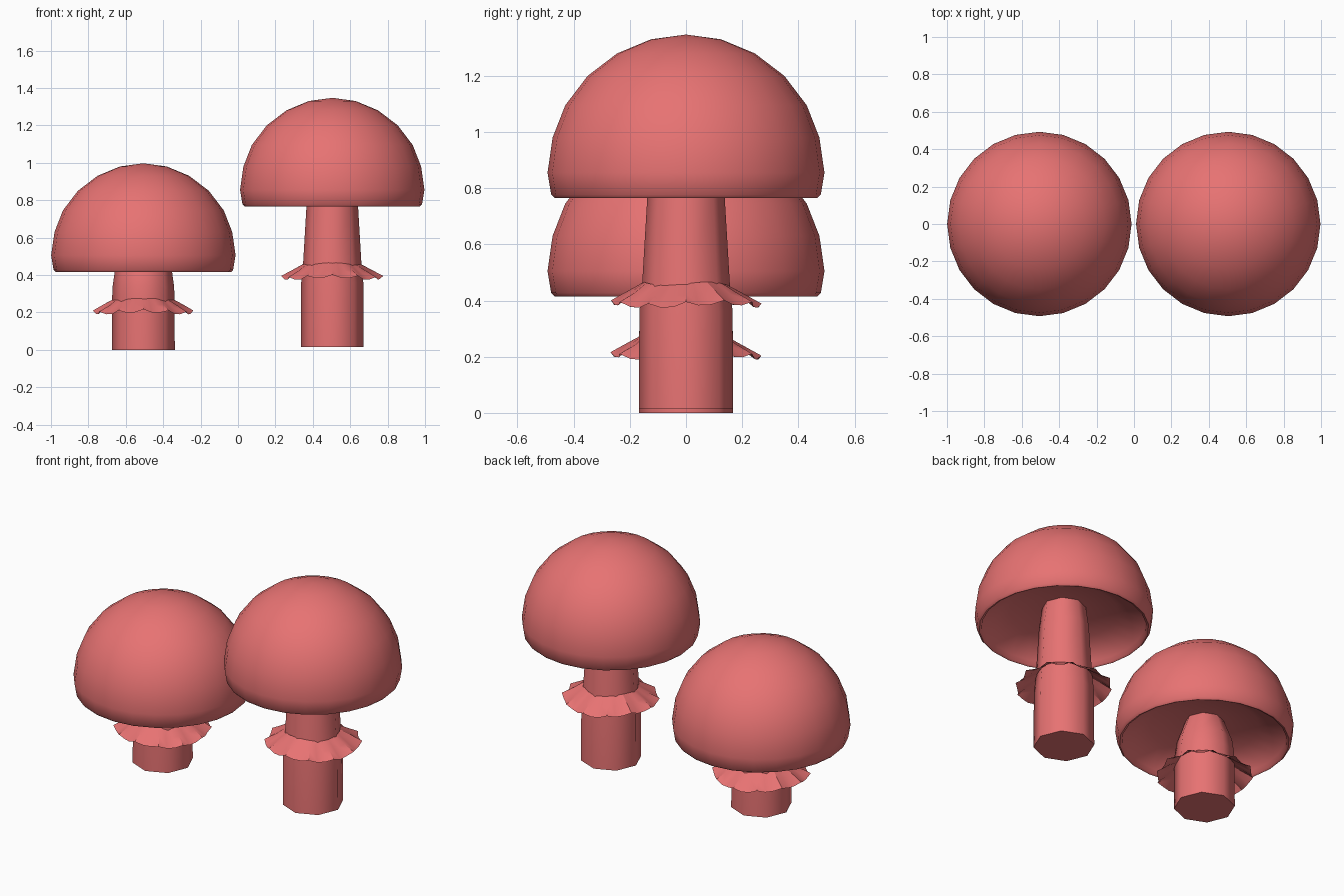
import bpy, bmesh, math, random

cube = bpy.data.objects.get("Cube")
if cube:
    bpy.data.objects.remove(cube)

random.seed(4)

coral = bpy.data.materials.new("coral red")
coral.use_nodes = True
colour = (0.8, 0.17, 0.17, 1)
coral.diffuse_color = colour
coral.node_tree.nodes["Principled BSDF"].inputs["Base Color"].default_value = colour


def finish(name, bm, location, angle):
    """Turn a bmesh into a smooth object that keeps its sharper edges."""
    bmesh.ops.recalc_face_normals(bm, faces=bm.faces)
    mesh = bpy.data.meshes.new(name)
    bm.to_mesh(mesh)
    bm.free()
    mesh.shade_smooth()
    mesh.set_sharp_from_angle(angle=math.radians(angle))
    mesh.materials.append(coral)
    obj = bpy.data.objects.new(name, mesh)
    obj.location = location
    bpy.context.collection.objects.link(obj)
    return obj


def lathe(name, profile, sides, location, angle):
    """Spin a radius/height profile round the vertical axis."""
    bm = bmesh.new()
    verts = [bm.verts.new((r, 0, z)) for r, z in profile]
    edges = [bm.edges.new(pair) for pair in zip(verts, verts[1:])]
    bmesh.ops.spin(bm, geom=verts + edges, axis=(0, 0, 1), cent=(0, 0, 0),
                   angle=math.tau, steps=sides, use_duplicate=False)
    bmesh.ops.remove_doubles(bm, verts=bm.verts, dist=0.0005)
    return finish(name, bm, location, angle)


def skirt(name, location, waves=12):
    """Thin drooping ring with a wavy, scalloped edge."""
    bm = bmesh.new()
    steps = waves * 3
    rings = []
    for t in (0, 0.5, 1):
        ring = []
        for i in range(steps):
            a = math.tau * i / steps
            wave = math.cos(waves * a) * t
            r = 0.15 + 0.112 * t + 0.008 * wave + random.uniform(-1, 1) * 0.004 * t
            z = -0.075 * t + 0.010 * wave + 0.006 * math.sin(3 * a)
            ring.append(bm.verts.new((r * math.cos(a), r * math.sin(a), z)))
        rings.append(ring)
    for upper, lower in zip(rings, rings[1:]):
        for i in range(steps):
            j = (i + 1) % steps
            bm.faces.new((upper[i], lower[i], lower[j], upper[j]))
    return finish(name, bm, location, 25)


# Dome, rolled rim and hollow underside
cap_profile = [(0, 0.582), (0.125, 0.565), (0.245, 0.515), (0.35, 0.435),
               (0.43, 0.33), (0.475, 0.215), (0.493, 0.09), (0.48, 0.012),
               (0.468, 0), (0.455, 0.005), (0.448, 0.03), (0.3, 0.1),
               (0.14, 0.125), (0, 0.13)]

# Name, x, cap height, skirt height, stem profile
mushrooms = [
    ("short", -0.506, 0.415, 0.275,
     [(0, 0), (0.168, 0), (0.167, 0.28), (0.164, 0.34), (0.153, 0.42),
      (0.105, 0.55), (0, 0.55)]),
    ("tall", 0.504, 0.765, 0.46,
     [(0, 0.015), (0.168, 0.015), (0.166, 0.36), (0.156, 0.46),
      (0.138, 0.765), (0.12, 0.9), (0, 0.9)]),
]

for size, x, cap_z, skirt_z, stem_profile in mushrooms:
    lathe(size + "_cap", cap_profile, 24, (x, 0, cap_z), 60)
    lathe(size + "_stem", stem_profile, 8, (x, 0, 0), 50)
    skirt(size + "_skirt", (x, 0, skirt_z))
